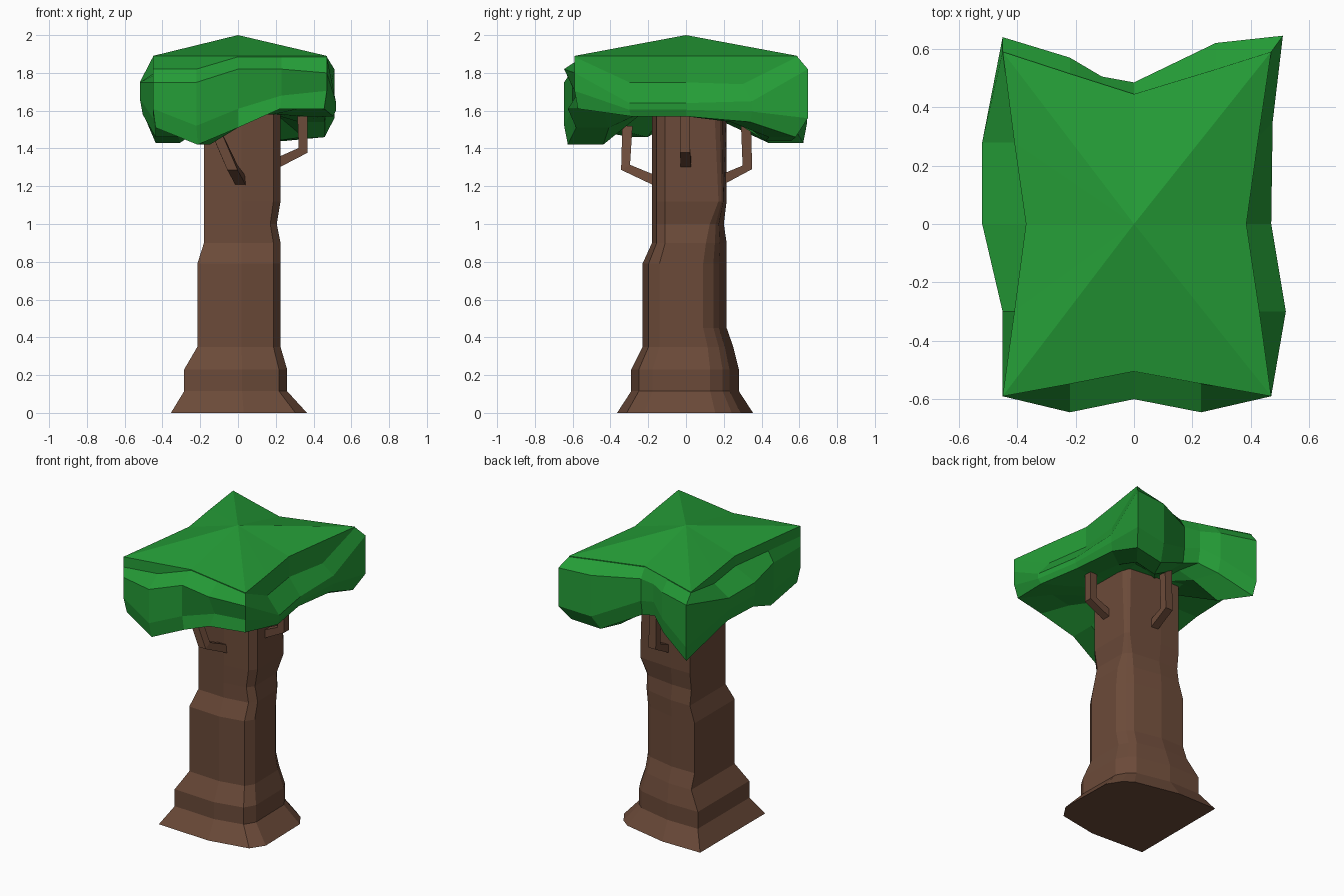
import bpy, bmesh
from mathutils import Vector

if "Cube" in bpy.data.objects:
    bpy.data.objects.remove(bpy.data.objects["Cube"])


def material(name, rgb):
    m = bpy.data.materials.new(name)
    m.diffuse_color = (*rgb, 1)
    m.use_nodes = True
    m.node_tree.nodes["Principled BSDF"].inputs["Base Color"].default_value = m.diffuse_color
    return m


bark = material("bark_brown", (0.148, 0.069, 0.041))
leaf = material("leaf_green", (0.018, 0.335, 0.038))


def loft(name, rings, mat, start=None, end=None):
    """Skin a list of equal-length rings; caps are fans to a point or flat polygons."""
    bm = bmesh.new()
    vr = [[bm.verts.new(p) for p in r] for r in rings]
    n = len(rings[0])
    for a, b in zip(vr, vr[1:]):
        for i in range(n):
            j = (i + 1) % n
            bm.faces.new((a[i], a[j], b[j], b[i]))
    for ring, tip in ((vr[0], start), (vr[-1], end)):
        if tip is None:
            bm.faces.new(ring)
        else:
            t = bm.verts.new(tip)
            for i in range(n):
                bm.faces.new((ring[i], ring[(i + 1) % n], t))
    bmesh.ops.recalc_face_normals(bm, faces=bm.faces[:])
    me = bpy.data.meshes.new(name)
    bm.to_mesh(me)
    bm.free()
    me.materials.append(mat)
    ob = bpy.data.objects.new(name, me)
    bpy.context.collection.objects.link(ob)
    return ob


# Trunk: one rough cross-section fitted to a box at each height;
# the last number squares off the back right corner towards the top
section = [(-.35, -.34), (.03, -.36), (.30, -.31), (.36, -.22), (.35, .10),
           (.28, .21), (.20, .27), (-.07, .35), (-.35, .35)]
levels = [  # z, left, right, front, back, squareness
    (0, .355, .365, .365, .355, .22), (.115, .285, .26, .29, .28, .25),
    (.23, .285, .26, .29, .28, .25), (.35, .215, .225, .23, .25, .25),
    (.45, .215, .225, .23, .215, .2), (.79, .215, .225, .23, .215, .2),
    (.90, .18, .225, .18, .215, .3), (1.0, .18, .205, .18, .20, .5),
    (1.12, .18, .225, .18, .215, .75), (1.62, .18, .225, .18, .215, .6)]
rings = []
for z, l, r, f, b, s in levels:
    ring = []
    for i, (x, y) in enumerate(section):
        if i in (4, 5, 6):
            x, y = x + (.36 - x) * s, y + (.34 - y) * s
        ring.append((x / .36 * r if x > 0 else x / .35 * l,
                     y / .35 * b if y > 0 else y / .36 * f, z))
    rings.append(ring)
loft("trunk", rings, bark)


# Branches: bent square bars leaving the trunk and rising into the leaves
def branch(name, path, side, half=.027):
    pts = [Vector(p) for p in path]
    side = Vector(side).normalized()
    rings = []
    for i, p in enumerate(pts):
        d = (pts[min(i + 1, 2)] - pts[max(i - 1, 0)]).normalized()
        up = side.cross(d).normalized()
        rings.append([p + side * half * a + up * half * b
                      for a, b in ((1, 1), (-1, 1), (-1, -1), (1, -1))])
    loft(name, rings, bark)


branch("branch_right", [(.18, 0, 1.31), (.345, -.005, 1.39), (.34, -.005, 1.62)], (0, 1, 0))
branch("branch_front", [(.02, -.14, 1.22), (-.03, -.32, 1.30), (-.13, -.31, 1.52)], (1, 0, 0))
branch("branch_back", [(.01, .18, 1.23), (.01, .325, 1.30), (.01, .315, 1.60)], (1, 0, 0))

# Leaf crown: columns round the edge
# (rim x, rim y, bulge x, bulge y, ledge top, ledge foot, bottom)
columns = [
    (-.45, -.59, -.45, -.59, 1.82, 1.75, 1.51), (-.22, -.548, -.22, -.645, 1.82, 1.75, 1.42),
    (0, -.505, 0, -.60, 1.885, 1.82, 1.51), (.23, -.547, .23, -.645, 1.885, 1.82, 1.61),
    (.47, -.59, .47, -.59, 1.885, 1.80, 1.61), (.43, -.30, .52, -.30, 1.75, 1.64, 1.57),
    (.385, 0, .47, 0, 1.75, 1.64, 1.57), (.427, .30, .475, .35, 1.74, 1.65, 1.54),
    (.47, .59, .51, .645, 1.885, 1.82, 1.46), (.28, .53, .28, .62, 1.885, 1.82, 1.44),
    (0, .445, 0, .485, 1.885, 1.82, 1.57), (-.11, .48, -.11, .505, 1.885, 1.82, 1.60),
    (-.22, .515, -.22, .57, 1.885, 1.82, 1.54), (-.45, .59, -.45, .64, 1.885, 1.82, 1.43),
    (-.41, .28, -.52, .28, 1.82, 1.75, 1.59), (-.37, 0, -.52, 0, 1.82, 1.75, 1.58),
    (-.41, -.30, -.45, -.30, 1.82, 1.75, 1.46)]
rim = [(c[0], c[1], 1.89) for c in columns]
ledge = [(c[0], c[1], c[4]) for c in columns]
bulge = [(c[2], c[3], c[5]) for c in columns]
waist, bottom, under, inner = [], [], [], []
for i, (_, _, x, y, _, t, zb) in enumerate(columns):
    k = .90 if i in (8, 9) else .97
    waist.append((x, y, min(zb + .10, (t + zb) / 2)))
    bottom.append((x * k, y * k, zb))
    under.append((x * .68, y * .68, zb))
    inner.append((x * .40, y * .40, 1.58))
waist[3] = (.23, -.58, 1.68)  # notch under the front right ledge
loft("leaf_crown", [rim, ledge, bulge, waist, bottom, under, inner], leaf,
     start=(0, 0, 2.0), end=(0, 0, 1.58))
